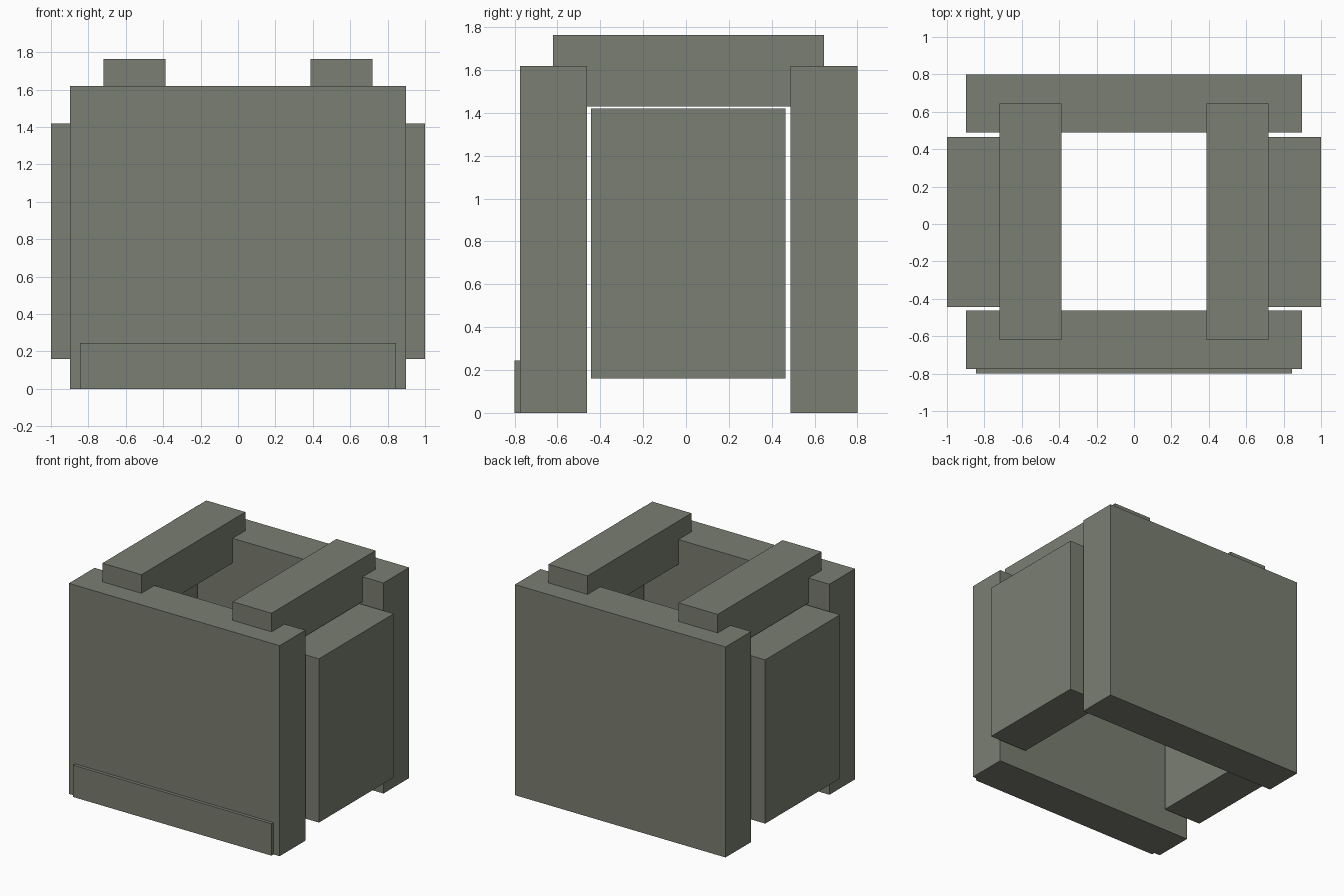
import bpy

if "Cube" in bpy.data.objects:
    bpy.data.objects.remove(bpy.data.objects["Cube"])

# Single stone colour
stone = bpy.data.materials.new("grey_green_stone")
stone.diffuse_color = (0.195, 0.21, 0.168, 1.0)
stone.use_nodes = True
stone.node_tree.nodes["Principled BSDF"].inputs["Base Color"].default_value = stone.diffuse_color


def box(name, x, y, z):
    """Box from (min, max) ranges on each axis."""
    size = [b - a for a, b in (x, y, z)]
    centre = [(a + b) / 2 for a, b in (x, y, z)]
    bpy.ops.mesh.primitive_cube_add(size=1, location=centre)
    ob = bpy.context.object
    ob.name = name
    ob.scale = size
    bpy.ops.object.transform_apply(location=False, rotation=False, scale=True)
    ob.data.materials.append(stone)
    return ob


# Front and back walls
box("front_wall", (-0.897, 0.897), (-0.775, -0.463), (0, 1.62))
box("back_wall", (-0.897, 0.897), (0.488, 0.8), (0, 1.62))

# Thin plinth plate on the front
box("front_plinth", (-0.845, 0.845), (-0.8, -0.775), (0, 0.245))

# Raised side panels and the beams resting across the walls
for side, s in (("left", -1), ("right", 1)):
    box(side + "_panel", sorted((s * 0.67, s * 1.0)), (-0.444, 0.465), (0.16, 1.42))
    box(side + "_beam", sorted((s * 0.388, s * 0.72)), (-0.62, 0.643), (1.43, 1.763))
